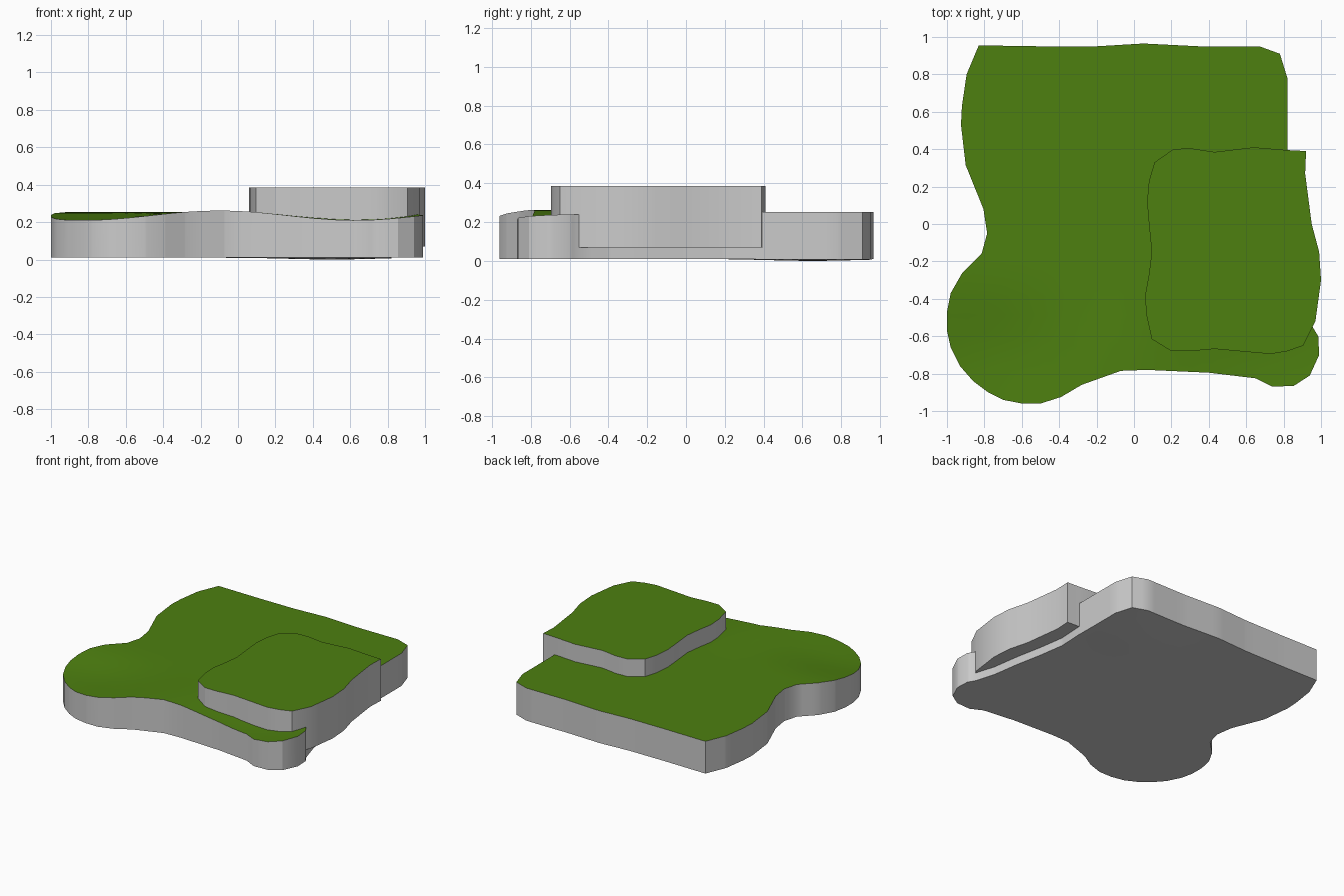
import bpy, bmesh, math

if "Cube" in bpy.data.objects:
    bpy.data.objects.remove(bpy.data.objects["Cube"])


def material(name, rgb):
    m = bpy.data.materials.new(name)
    m.diffuse_color = (*rgb, 1)
    m.use_nodes = True
    m.node_tree.nodes["Principled BSDF"].inputs["Base Color"].default_value = m.diffuse_color
    return m


GRASS = material("grass green", (0.075, 0.215, 0.005))
STONE = material("light grey", (0.6, 0.6, 0.6))


def slab(name, outline, top, bottom, step=None):
    """Extruded outline; top and bottom heights are functions of x, y."""
    bm = bmesh.new()
    face = bm.faces.new([bm.verts.new((x, y, 0)) for x, y in outline])
    if face.normal.z < 0 or sum(
            (x2 - x1) * (y2 + y1) for (x1, y1), (x2, y2)
            in zip(outline, outline[1:] + outline[:1])) > 0:
        face.normal_flip()
    # grid cuts so that the surface can undulate
    if step:
        n = int(1 / step)
        for i in range(-n, n + 1):
            for normal in ((1, 0, 0), (0, 1, 0)):
                co = [c * (i * step + 0.013) for c in normal]
                bmesh.ops.bisect_plane(bm, geom=bm.verts[:] + bm.edges[:] + bm.faces[:],
                                       dist=1e-5, plane_co=co, plane_no=normal)
    upper = bm.faces[:]
    ext = bmesh.ops.extrude_face_region(bm, geom=upper, use_keep_orig=True)
    raised = {v for v in ext["geom"] if isinstance(v, bmesh.types.BMVert)}
    for v in bm.verts:
        x, y = v.co.xy
        v.co.z = top(x, y) if v in raised else bottom(x, y)
    bmesh.ops.recalc_face_normals(bm, faces=bm.faces[:])
    # green on upward faces, grey elsewhere
    for f in bm.faces:
        f.normal_update()
        f.material_index = 0 if f.normal.z > 0.5 else 1
    me = bpy.data.meshes.new(name)
    bm.to_mesh(me)
    bm.free()
    me.materials.append(GRASS)
    me.materials.append(STONE)
    ob = bpy.data.objects.new(name, me)
    bpy.context.collection.objects.link(ob)
    bpy.ops.object.select_all(action='DESELECT')
    ob.select_set(True)
    bpy.context.view_layer.objects.active = ob
    bpy.ops.object.shade_smooth_by_angle(angle=math.radians(30))
    return ob


# lower ground: level at the back, wavy towards the front
def ground_top(x, y):
    t = min(max((-0.25 - y) / 0.5, 0), 1)
    t = t * t * (3 - 2 * t)
    wave = 0.236 + 0.026 * math.cos(2 * math.pi * (x + 0.1) / 1.45)
    return 0.253 * (1 - t) + wave * t


def ground_bottom(x, y):
    return 0.01 - 0.01 * math.exp(-((x - 0.5) ** 2 + (y - 0.65) ** 2) / 0.1)


ground = [
    (-0.83, 0.955), (-0.5, 0.95), (-0.2, 0.95), (0.05, 0.965), (0.35, 0.95),
    (0.67, 0.95), (0.78, 0.91), (0.82, 0.78), (0.82, 0.39), (0.81, 0.2),
    (0.84, 0), (0.88, -0.2), (0.91, -0.4), (0.955, -0.55), (0.985, -0.6),
    (0.99, -0.7), (0.94, -0.81), (0.855, -0.865), (0.74, -0.87), (0.65, -0.825),
    (0.4, -0.795), (0.07, -0.78), (-0.07, -0.785), (-0.28, -0.86), (-0.39, -0.925),
    (-0.5, -0.96), (-0.6, -0.96), (-0.7, -0.94), (-0.78, -0.9), (-0.86, -0.84),
    (-0.93, -0.76), (-0.98, -0.66), (-1, -0.57), (-1, -0.47), (-0.98, -0.37),
    (-0.92, -0.265), (-0.815, -0.16), (-0.785, -0.05), (-0.805, 0.08),
    (-0.9, 0.315), (-0.925, 0.53), (-0.92, 0.63), (-0.895, 0.8)]
slab("lower_ground", ground, ground_top, ground_bottom, 0.1)

# raised plateau, sunk into the ground and overhanging its right edge
plateau = [
    (0.08, 0.23), (0.11, 0.33), (0.21, 0.4), (0.3, 0.405), (0.43, 0.385),
    (0.64, 0.41), (0.82, 0.395), (0.92, 0.39), (0.915, 0.27), (0.95, 0),
    (0.99, -0.15), (1, -0.3), (0.97, -0.52), (0.905, -0.65), (0.82, -0.68),
    (0.73, -0.695), (0.43, -0.668), (0.3, -0.68), (0.2, -0.68), (0.095, -0.615),
    (0.065, -0.48), (0.06, -0.38), (0.08, -0.27), (0.095, -0.15), (0.08, 0), (0.07, 0.12)]
slab("raised_plateau", plateau, lambda x, y: 0.385, lambda x, y: 0.07)
